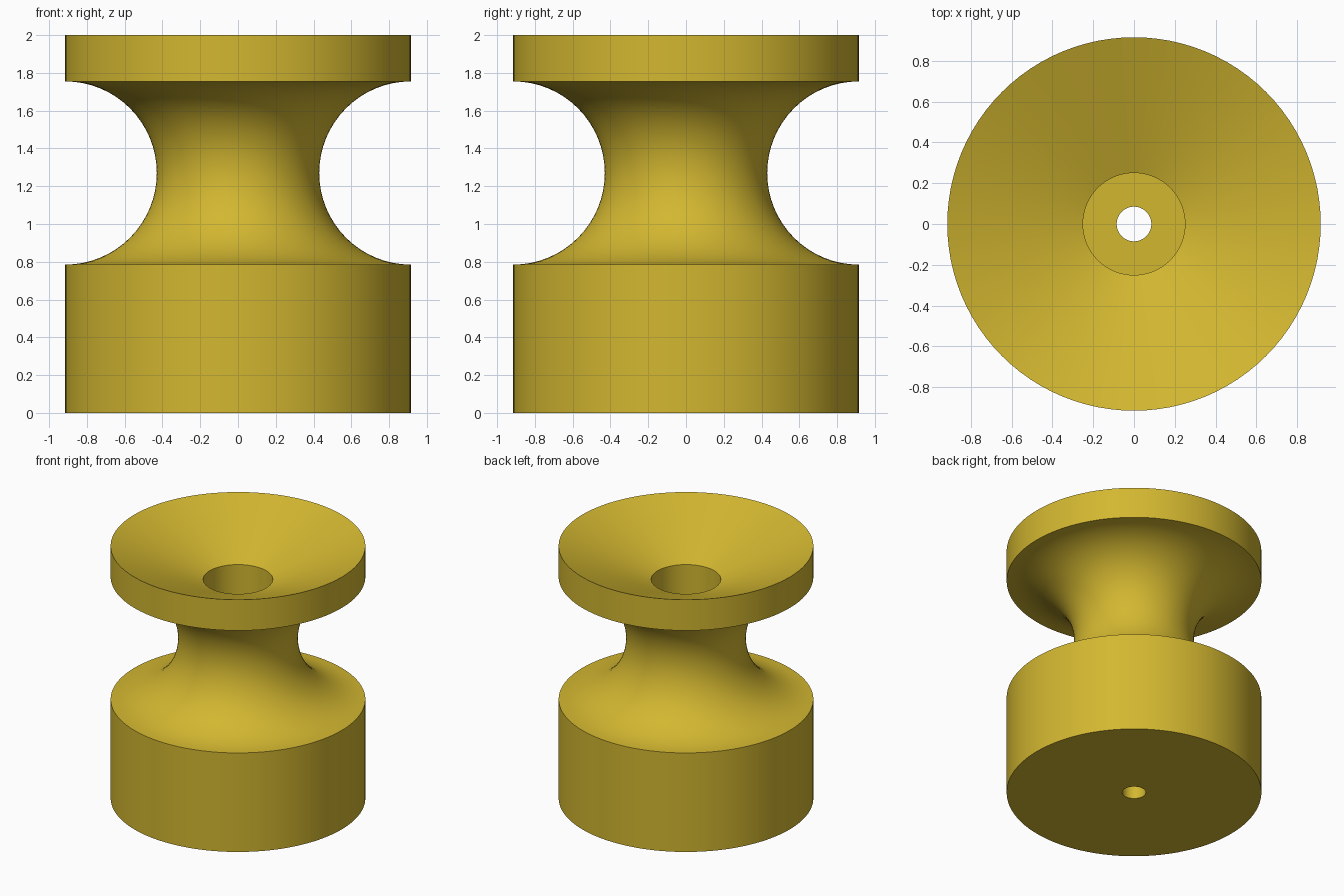
import bpy, bmesh, math

if "Cube" in bpy.data.objects:
    bpy.data.objects.remove(bpy.data.objects["Cube"])

SEGMENTS = 96
OUTER, GROOVE, GROOVE_Z = 0.915, 0.485, 1.27

# Closed cross-section (radius, height): base, rounded groove, rim, funnel, stepped bore
groove = []
for i in range(33):
    a = -math.pi / 2 + math.pi * i / 32
    groove.append((OUTER - GROOVE * math.cos(a), GROOVE_Z + GROOVE * math.sin(a)))
profile = [(0.085, 0), (OUTER, 0)] + groove + [
    (OUTER, 2.0), (0.25, 1.735), (0.25, 0.8), (0.085, 0.8)]

# Revolve the cross-section around the vertical axis
bm = bmesh.new()
rings = []
for s in range(SEGMENTS):
    t = 2 * math.pi * s / SEGMENTS
    rings.append([bm.verts.new((r * math.cos(t), r * math.sin(t), z)) for r, z in profile])
n = len(profile)
for s in range(SEGMENTS):
    a, b = rings[s], rings[(s + 1) % SEGMENTS]
    for i in range(n):
        j = (i + 1) % n
        bm.faces.new((a[i], b[i], b[j], a[j]))
bmesh.ops.recalc_face_normals(bm, faces=bm.faces)
mesh = bpy.data.meshes.new("grooved_spool")
bm.to_mesh(mesh)
bm.free()

spool = bpy.data.objects.new("grooved_spool", mesh)
bpy.context.collection.objects.link(spool)

# Single mustard colour
mat = bpy.data.materials.new("mustard_yellow")
mat.diffuse_color = (0.65, 0.475, 0.03, 1)
mat.use_nodes = True
mat.node_tree.nodes["Principled BSDF"].inputs["Base Color"].default_value = mat.diffuse_color
mesh.materials.append(mat)

# Smooth curves with crisp rims
bpy.context.view_layer.objects.active = spool
spool.select_set(True)
bpy.ops.object.shade_smooth_by_angle(angle=math.radians(20))
